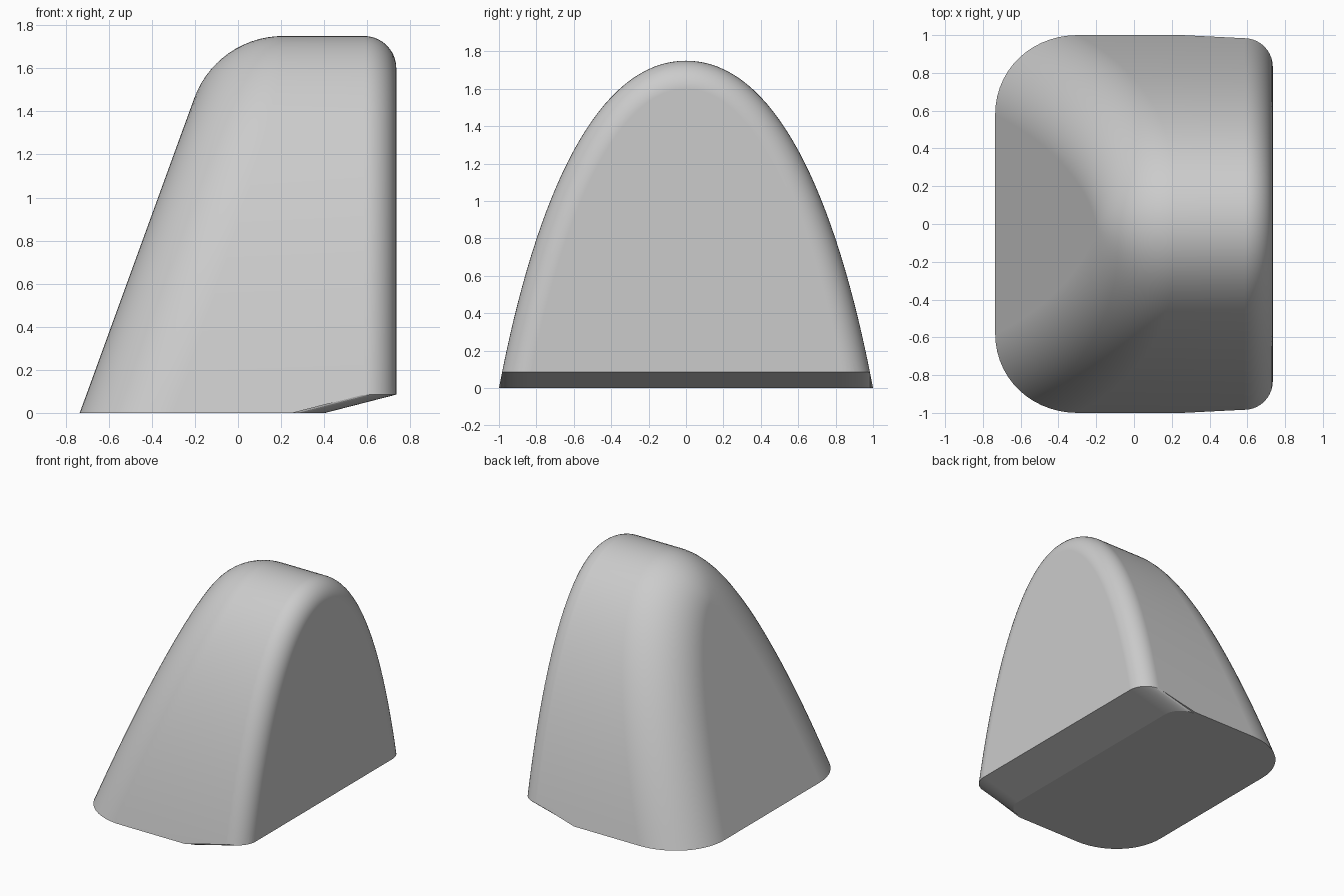
import bpy
import bmesh
import math
from mathutils import Vector
from mathutils.geometry import interpolate_bezier

if "Cube" in bpy.data.objects:
    bpy.data.objects.remove(bpy.data.objects["Cube"])

END = 0.735            # half length along x
BIG, SMALL = 0.44, 0.15  # fillet radii of the sloped and the upright end
RISE, RUN = 0.085, 0.33  # underside bevel
TILT = math.radians(20)

grey = bpy.data.materials.new("light_grey")
grey.use_nodes = True
grey.diffuse_color = (0.6, 0.6, 0.6, 1)
grey.node_tree.nodes["Principled BSDF"].inputs["Base Color"].default_value = (0.6, 0.6, 0.6, 1)


def make_object(name, bm):
    bmesh.ops.recalc_face_normals(bm, faces=bm.faces)
    mesh = bpy.data.meshes.new(name)
    bm.to_mesh(mesh)
    bm.free()
    mesh.materials.append(grey)
    obj = bpy.data.objects.new(name, mesh)
    bpy.context.collection.objects.link(obj)
    return obj


def bridge_rows(bm, rows):
    for a, b in zip(rows, rows[1:]):
        for i in range(len(a) - 1):
            bm.faces.new((a[i], a[i + 1], b[i + 1], b[i]))


# Arch profile in the yz plane, run on below the ground and mirrored
half = [Vector((0, p.x, p.y)) for p in interpolate_bezier(
    Vector((1, 0)), Vector((0.8, 1.05)), Vector((0.47, 1.75)), Vector((0, 1.75)), 33)]
half.insert(0, half[0] - (half[1] - half[0]).normalized() * 0.4)
arch = half + [Vector((0, -p.y, p.z)) for p in reversed(half[:-1])]


def fillet(point, normal, cap_normal, radius, steps):
    """Arc of a rolling ball touching the arch and an end plane."""
    centre = point - normal * radius
    sign = 1 if cap_normal.x > 0 else -1
    centre.x = sign * (END - (radius + cap_normal.z * centre.z) / abs(cap_normal.x))
    return [centre + normal.slerp(cap_normal, i / steps) * radius for i in range(steps + 1)]


# Main body: arch swept along x with a rounded slope and a rounded upright end
slope_normal = Vector((-math.cos(TILT), 0, math.sin(TILT)))
upright_normal = Vector((1, 0, 0))
bm = bmesh.new()
rows = []
for i, point in enumerate(arch):
    tangent = arch[min(i + 1, len(arch) - 1)] - arch[max(i - 1, 0)]
    normal = Vector((0, tangent.z, -tangent.y)).normalized()
    line = fillet(point, normal, slope_normal, BIG, 14)[::-1]
    line += fillet(point, normal, upright_normal, SMALL, 10)
    rows.append([bm.verts.new(co) for co in line])
bridge_rows(bm, rows)
bm.faces.new([r[0] for r in rows])
bm.faces.new([r[-1] for r in rows])

# Flat base
bmesh.ops.bisect_plane(bm, geom=bm.verts[:] + bm.edges[:] + bm.faces[:],
                       plane_co=(0, 0, 0), plane_no=(0, 0, 1), clear_inner=True)
bmesh.ops.holes_fill(bm, edges=[e for e in bm.edges if e.is_boundary], sides=0)
body = make_object("body", bm)

# Cutter for the rising underside, following the rounded end outline
side = [Vector((END - SMALL, 1.2, 0))]
for i in range(11):
    a = math.pi / 2 * (1 - i / 10)
    side.append(Vector((END - SMALL + SMALL * math.cos(a), 0.834 + SMALL * math.sin(a), 0)))
outline = side + [Vector((p.x, -p.y, 0)) for p in reversed(side)]
bm = bmesh.new()
rows = []
for p in outline:
    low = p + Vector((-RUN * 1.2, 0, -RISE * 0.2))
    high = p + Vector((RUN, 0, RISE * 2)) - Vector((0, 0, 0))
    drop = Vector((0, 0, -0.5))
    ring = [bm.verts.new(co) for co in (low, high, high + drop, low + drop)]
    rows.append(ring + ring[:1])
bridge_rows(bm, rows)
for row in (rows[0], rows[-1]):
    bm.faces.new(row[:-1])
cutter = make_object("underside_cutter", bm)
cutter.hide_render = True

cut = body.modifiers.new("underside", 'BOOLEAN')
cut.operation = 'DIFFERENCE'
cut.solver = 'EXACT'
cut.object = cutter
bpy.context.view_layer.objects.active = body
bpy.ops.object.select_all(action='DESELECT')
body.select_set(True)
bpy.ops.object.modifier_apply(modifier=cut.name)
bpy.data.objects.remove(cutter)

# Smooth fillets with flat ends
bpy.ops.object.shade_smooth_by_angle(angle=math.radians(12))
weighted = body.modifiers.new("even_shading", 'WEIGHTED_NORMAL')
weighted.keep_sharp = True
